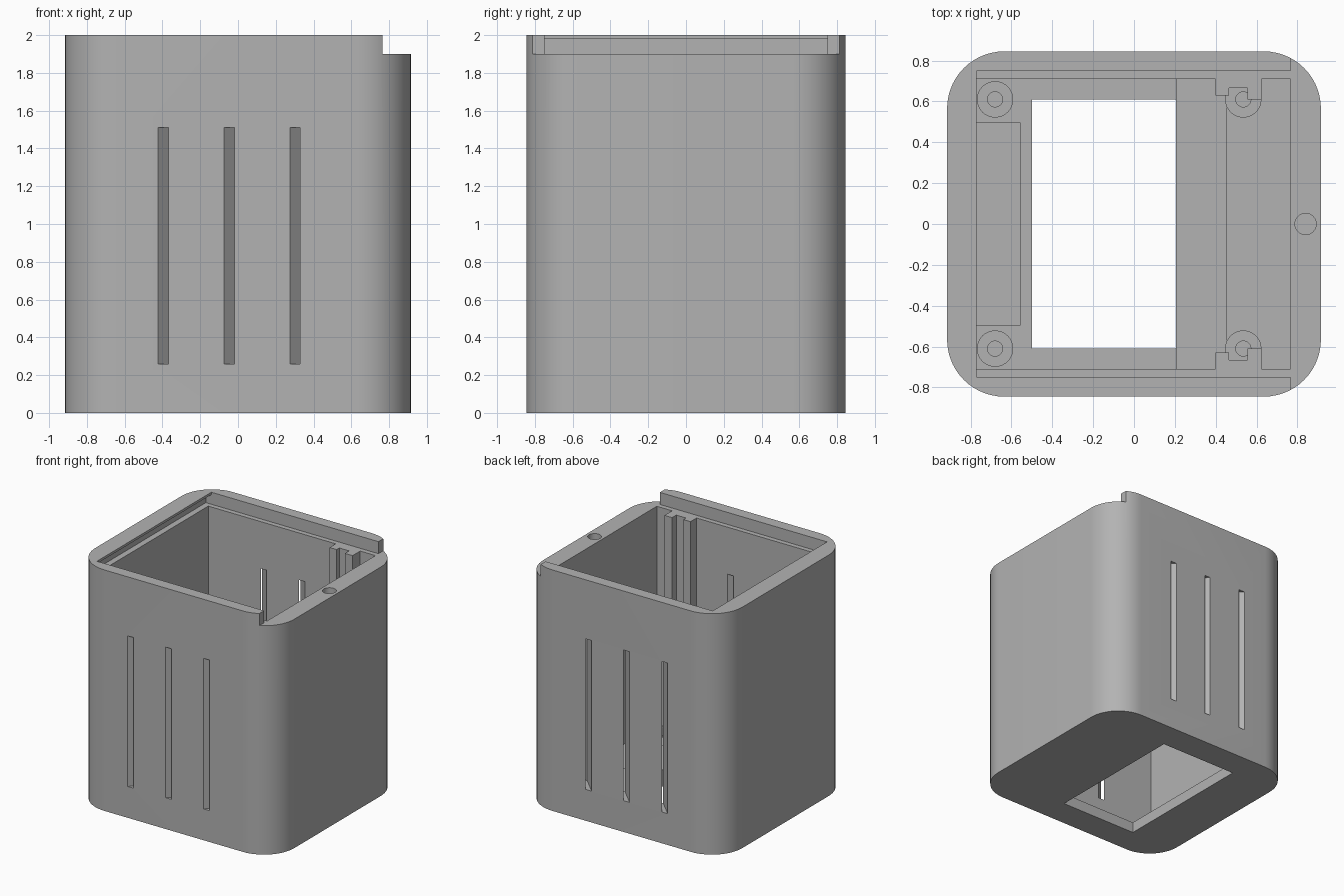
import bpy, bmesh, math

if "Cube" in bpy.data.objects:
    bpy.data.objects.remove(bpy.data.objects["Cube"])

grey = bpy.data.materials.new("plain grey")
grey.use_nodes = True
grey.diffuse_color = (0.45, 0.45, 0.45, 1)
grey.node_tree.nodes["Principled BSDF"].inputs["Base Color"].default_value = (0.45, 0.45, 0.45, 1)

FLOOR, LEDGE, TOP = 0.09, 1.9, 2.0
HALF_X, HALF_Y = 0.915, 0.845
IN_L, IN_R, IN_Y = -0.77, 0.765, 0.71


def prism(name, outline, z0, z1):
    """Extrude a plan outline from z0 to z1."""
    bm = bmesh.new()
    face = bm.faces.new([bm.verts.new((x, y, z0)) for x, y in outline])
    top = bmesh.ops.extrude_face_region(bm, geom=[face])["geom"]
    bmesh.ops.translate(bm, vec=(0, 0, z1 - z0),
                        verts=[v for v in top if isinstance(v, bmesh.types.BMVert)])
    bmesh.ops.recalc_face_normals(bm, faces=bm.faces)
    mesh = bpy.data.meshes.new(name)
    bm.to_mesh(mesh)
    bm.free()
    mesh.materials.append(grey)
    obj = bpy.data.objects.new(name, mesh)
    bpy.context.collection.objects.link(obj)
    return obj


def rect(x0, x1, y0, y1):
    return [(x0, y0), (x1, y0), (x1, y1), (x0, y1)]


def circle(cx, cy, r, n=32):
    return [(cx + r * math.cos(2 * math.pi * i / n),
             cy + r * math.sin(2 * math.pi * i / n)) for i in range(n)]


def rounded_rect(hx, hy, r, n=14):
    points = []
    for q, (sx, sy) in enumerate([(1, 1), (-1, 1), (-1, -1), (1, -1)]):
        for i in range(n + 1):
            a = math.pi / 2 * (q + i / n)
            points.append((sx * (hx - r) + r * math.cos(a),
                           sy * (hy - r) + r * math.sin(a)))
    return points


def cut(target, outline, z0, z1):
    """Subtract a prism from the target and discard the cutter."""
    cutter = prism("cutter", outline, z0, z1)
    cutter.hide_render = True
    mod = target.modifiers.new("cut", "BOOLEAN")
    mod.operation, mod.solver, mod.object = "DIFFERENCE", "EXACT", cutter
    bpy.context.view_layer.objects.active = target
    bpy.ops.object.modifier_apply(modifier=mod.name)
    bpy.data.objects.remove(cutter)


def smooth(obj):
    bpy.ops.object.select_all(action="DESELECT")
    obj.select_set(True)
    bpy.context.view_layer.objects.active = obj
    bpy.ops.object.shade_smooth_by_angle(angle=math.radians(30))


# Rounded housing with its cavity and floor window
housing = prism("housing", rounded_rect(HALF_X, HALF_Y, 0.28), 0, TOP)
cut(housing, rect(IN_L, IN_R, -IN_Y, IN_Y), FLOOR, TOP + 0.1)
cut(housing, rect(-0.5, 0.205, -0.61, 0.61), -0.1, FLOOR + 0.1)

# Sliding lid seat: channel, open end and undercut below the lip
cut(housing, rect(IN_L, IN_R + 0.1, -0.75, 0.75), LEDGE, TOP + 0.1)
cut(housing, rect(IN_R, 1.1, -1, 1), LEDGE, TOP + 0.1)
cut(housing, rect(IN_L - 0.05, IN_L + 0.1, -0.75, 0.75), LEDGE, TOP - 0.02)

# Latch dimple in the open end
cut(housing, circle(0.84, 0, 0.052), LEDGE - 0.06, TOP)

# Slanted vents through front and back walls
for side in (-1, 1):
    for x in (-0.396, -0.046, 0.302):
        slot = [(x + HALF_Y - y + dx, side * y)
                for y, dx in ((0.9, -0.027), (0.9, 0.027), (0.7, 0.027), (0.7, -0.027))]
        cut(housing, slot, 0.26, 1.51)

# Shallow pocket in the floor
cut(housing, rect(IN_L, -0.555, -0.495, 0.495), FLOOR - 0.04, FLOOR + 0.1)
smooth(housing)

# Raised floor step beside the window
prism("floor_step", rect(0.205, 0.455, -IN_Y, IN_Y), FLOOR - 0.02, 0.14)

# Board guides and screw posts on both sides
guide = [(0.4, 0.71), (0.4, 0.63), (0.465, 0.63), (0.465, 0.665),
         (0.555, 0.665), (0.555, 0.61), (0.625, 0.61), (0.625, 0.71)]
for side, word in ((-1, "front"), (1, "back")):
    prism(word + "_board_guide", [(x, side * y) for x, y in guide], FLOOR - 0.02, LEDGE)
    for x, end in ((-0.68, "right"), (0.535, "left")):
        post = prism(f"{word}_{end}_screw_post", circle(x, side * 0.61, 0.089), FLOOR - 0.02, 0.17)
        cut(post, circle(x, side * 0.61, 0.037), FLOOR, 0.3)
        smooth(post)
